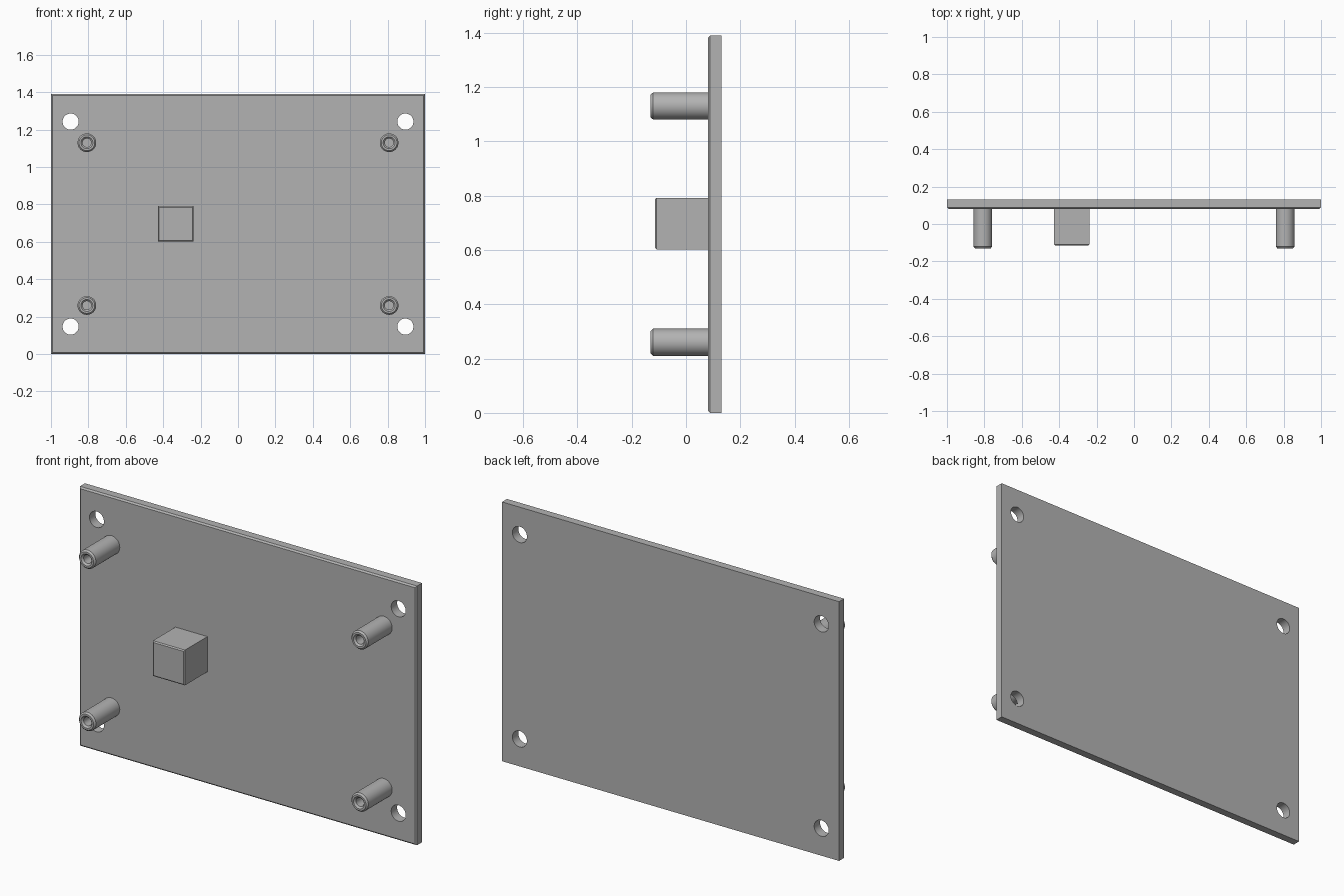
import bpy, bmesh, math
from mathutils import Matrix, Vector

old = bpy.data.objects.get("Cube")
if old:
    bpy.data.objects.remove(old, do_unlink=True)

# One grey finish for every part
grey = bpy.data.materials.new("plain_grey")
grey.use_nodes = True
GREY = (0.45, 0.45, 0.45, 1)
grey.diffuse_color = GREY
grey.node_tree.nodes["Principled BSDF"].inputs["Base Color"].default_value = GREY

HEIGHT = 1.39
MID_Z = HEIGHT / 2
PLATE_FRONT, PLATE_BACK = 0.081, 0.131


def make_object(name, bm):
    bmesh.ops.recalc_face_normals(bm, faces=bm.faces[:])
    mesh = bpy.data.meshes.new(name)
    bm.to_mesh(mesh)
    bm.free()
    mesh.materials.append(grey)
    obj = bpy.data.objects.new(name, mesh)
    bpy.context.collection.objects.link(obj)
    return obj


def activate(obj):
    bpy.ops.object.select_all(action="DESELECT")
    obj.select_set(True)
    bpy.context.view_layer.objects.active = obj


def smooth(obj):
    activate(obj)
    bpy.ops.object.shade_smooth_by_angle(angle=math.radians(30))


def box(name, low, high, chamfer):
    """Box whose front rim is chamfered."""
    low, high = Vector(low), Vector(high)
    bm = bmesh.new()
    bmesh.ops.create_cube(bm, size=1, matrix=Matrix.Translation((low + high) / 2)
                          @ Matrix.Diagonal((*(high - low), 1)))
    rim = [e for e in bm.edges if all(v.co.y < low.y + 0.001 for v in e.verts)]
    bmesh.ops.bevel(bm, geom=rim, offset=chamfer, segments=1, affect="EDGES")
    return make_object(name, bm)


def lathe(name, profile, x, z, sides=40):
    """Spin (radius, y) points about an axis running front to back."""
    bm = bmesh.new()
    verts = [bm.verts.new((x + r, y, z)) for r, y in profile]
    edges = [bm.edges.new(pair) for pair in zip(verts, verts[1:])]
    bmesh.ops.spin(bm, geom=verts + edges, cent=(x, 0, z), axis=(0, 1, 0),
                   angle=math.tau, steps=sides)
    bmesh.ops.remove_doubles(bm, verts=bm.verts[:], dist=0.0001)
    return make_object(name, bm)


# Base plate with four round mounting holes
plate = box("base_plate", (-1, PLATE_FRONT, 0), (1, PLATE_BACK, HEIGHT), 0.008)
corners = [(sx, sz) for sx in (-1, 1) for sz in (-1, 1)]
HOLE = [(0, 0.05), (0.043, 0.05), (0.043, 0.16), (0, 0.16)]
for sx, sz in corners:
    cutter = lathe("hole_cutter", HOLE, sx * 0.895, MID_Z + sz * 0.548)
    cutter.hide_render = True
    activate(plate)
    cut = plate.modifiers.new("hole", "BOOLEAN")
    cut.object = cutter
    cut.solver = "EXACT"
    bpy.ops.object.modifier_apply(modifier=cut.name)
    bpy.data.objects.remove(cutter, do_unlink=True)
smooth(plate)

# Hollow standoff posts with chamfered rim and countersunk bore
POST = [(0.05, PLATE_FRONT + 0.002), (0.05, -0.121), (0.042, -0.13),
        (0.032, -0.13), (0.023, -0.121), (0.023, 0.07), (0, 0.07)]
for sx, sz in corners:
    side = "left" if sx > 0 else "right"
    level = "upper" if sz > 0 else "lower"
    smooth(lathe(f"{level}_{side}_post", POST, sx * 0.808, MID_Z + sz * 0.435))

# Square block on the front
box("square_block", (-0.428, -0.115, 0.602), (-0.238, PLATE_FRONT + 0.002, 0.791), 0.006)
